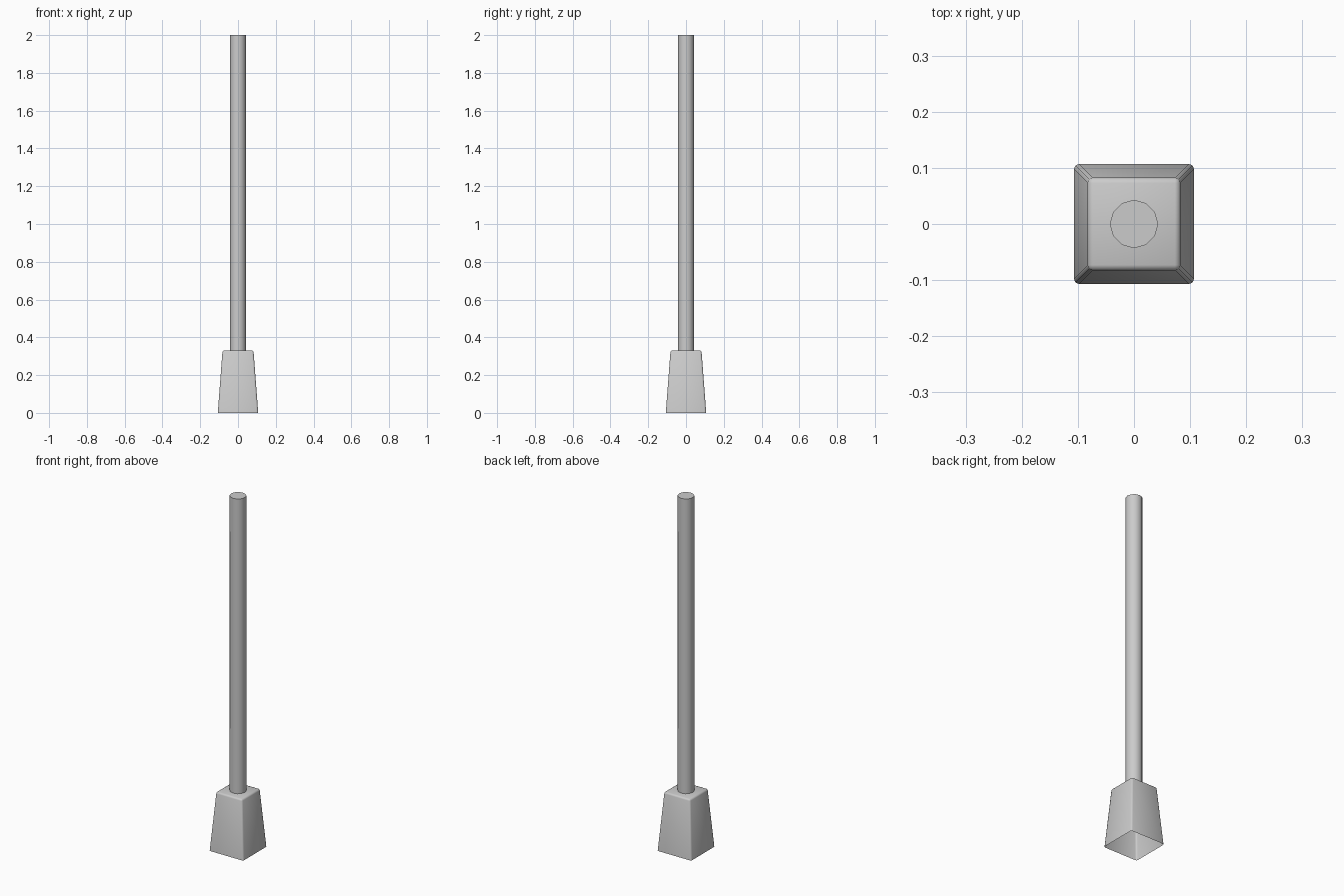
import bpy, bmesh, math
from mathutils import Matrix

if "Cube" in bpy.data.objects:
    bpy.data.objects.remove(bpy.data.objects["Cube"])


def finish(bm, name, angle):
    bmesh.ops.recalc_face_normals(bm, faces=bm.faces)
    me = bpy.data.meshes.new(name)
    bm.to_mesh(me)
    bm.free()
    ob = bpy.data.objects.new(name, me)
    bpy.context.collection.objects.link(ob)
    bpy.ops.object.select_all(action='DESELECT')
    ob.select_set(True)
    bpy.context.view_layer.objects.active = ob
    bpy.ops.object.shade_smooth_by_angle(angle=math.radians(angle))
    return ob


# Footing: tapered block, softened top and corners, open underneath
H, BOTTOM, TOP = 0.33, 0.107, 0.082
bm = bmesh.new()
bmesh.ops.create_cube(bm, size=2)
for v in bm.verts:
    up = v.co.z > 0
    r = TOP if up else BOTTOM
    v.co = (v.co.x * r, v.co.y * r, H if up else 0)
bm.normal_update()
under = [f for f in bm.faces if f.normal.z < -0.9]
bmesh.ops.delete(bm, geom=under, context='FACES_ONLY')
edges = [e for e in bm.edges if max(v.co.z for v in e.verts) > 0.1]
bmesh.ops.bevel(bm, geom=edges, offset=0.009, offset_type='OFFSET',
                segments=2, profile=0.5, affect='EDGES')
finish(bm, "footing", 60)

# Pole: twelve-sided shaft standing on the footing
bm = bmesh.new()
bmesh.ops.create_cone(bm, cap_ends=True, segments=12, radius1=0.043,
                      radius2=0.043, depth=2 - H,
                      matrix=Matrix.Translation((0, 0, (2 + H) / 2)))
finish(bm, "pole", 40)
